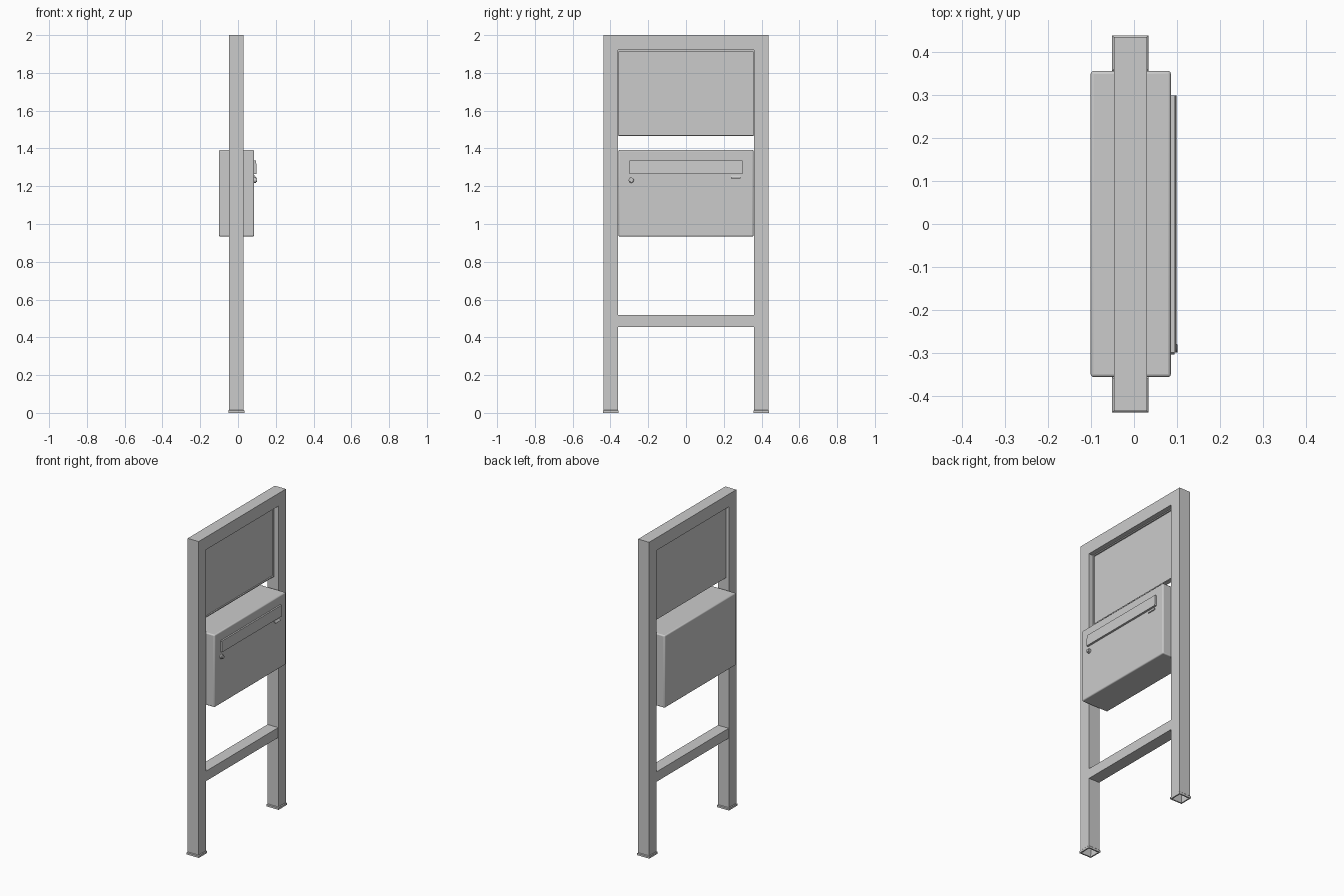
import bpy, bmesh, math
from mathutils import Matrix, Vector

if "Cube" in bpy.data.objects:
    bpy.data.objects.remove(bpy.data.objects["Cube"])


def finish(bm, name, bevel=0):
    bmesh.ops.recalc_face_normals(bm, faces=bm.faces)
    me = bpy.data.meshes.new(name)
    bm.to_mesh(me)
    bm.free()
    ob = bpy.data.objects.new(name, me)
    bpy.context.collection.objects.link(ob)
    if bevel:
        m = ob.modifiers.new("bevel", 'BEVEL')
        m.width, m.segments = bevel, 3
        bpy.ops.object.select_all(action='DESELECT')
        ob.select_set(True)
        bpy.context.view_layer.objects.active = ob
        bpy.ops.object.shade_smooth_by_angle()
    return ob


def box(name, x, y, z, bevel=0):
    bm = bmesh.new()
    bmesh.ops.create_cube(bm, size=1)
    for v in bm.verts:
        v.co = Vector([(r[0] + r[1]) / 2 + c * (r[1] - r[0])
                       for r, c in zip((x, y, z), v.co)])
    return finish(bm, name, bevel)


def extrude(name, pts, axis, a, b, open_at_ground=False):
    """Extrude a profile: (y, z) points along x, or (x, z) points along y."""
    bm = bmesh.new()
    co = (lambda p: (a, p[0], p[1])) if axis == 0 else (lambda p: (p[0], a, p[1]))
    face = bm.faces.new([bm.verts.new(co(p)) for p in pts])
    r = bmesh.ops.extrude_face_region(bm, geom=[face])
    for v in r['geom']:
        if isinstance(v, bmesh.types.BMVert):
            v.co[axis] = b
    bmesh.ops.recalc_face_normals(bm, faces=bm.faces)
    if open_at_ground:
        ground = [f for f in bm.faces if all(v.co.z < 1e-5 for v in f.verts)]
        bmesh.ops.delete(bm, geom=ground, context='FACES_ONLY')
    return finish(bm, name)


def cylinder(name, r, x0, x1, y, z):
    bm = bmesh.new()
    m = Matrix.Translation(((x0 + x1) / 2, y, z)) @ Matrix.Rotation(math.pi / 2, 4, 'Y')
    bmesh.ops.create_cone(bm, cap_ends=True, segments=24, radius1=r, radius2=r,
                          depth=x1 - x0, matrix=m)
    return finish(bm, name, 0.001)


X0, X1 = -0.047, 0.03      # frame depth
YI, YO = 0.361, 0.436      # inner and outer post faces

# Upright frame: two hollow posts joined by the top beam
extrude("post_frame", [(-YO, 0), (-YO, 2), (YO, 2), (YO, 0), (YI, 0),
                       (YI, 1.92), (-YI, 1.92), (-YI, 0)], 0, X0, X1, True)

# Foot collars, open in the middle
for side, label in ((-1, "left"), (1, "right")):
    bm = bmesh.new()
    rings = []
    for grow, z in ((-0.004, 0), (0.004, 0), (0.004, 0.012), (0, 0.016), (-0.004, 0.016)):
        xs, ys = (X0 - grow, X1 + grow), (YI - grow, YO + grow)
        rings.append([bm.verts.new((xs[i], side * ys[j], z))
                      for i, j in ((0, 0), (1, 0), (1, 1), (0, 1))])
    for k in range(5):
        lo, hi = rings[k], rings[(k + 1) % 5]
        for i in range(4):
            j = (i + 1) % 4
            bm.faces.new((lo[i], lo[j], hi[j], hi[i]))
    finish(bm, label + "_foot_collar")

# Lower crossbar
box("lower_crossbar", (X0 + 0.001, X1 - 0.001), (-YI, YI), (0.455, 0.518))

# Recessed upper panel with a thin rim
box("upper_panel", (-0.027, -0.008), (-YI, YI), (1.466, 1.92))
for s, label in ((-1, "left"), (1, "right")):
    box(label + "_panel_rim", (-0.008, 0), sorted((s * YI, s * (YI - 0.006))), (1.466, 1.92))
for z, label in ((1.466, "bottom"), (1.914, "top")):
    box(label + "_panel_rim", (-0.008, 0), (-YI + 0.006, YI - 0.006), (z, z + 0.006))

# Letter box body
box("letter_box", (-0.101, 0.086), (-0.357, 0.357), (0.934, 1.392), 0.007)

# Letter slot flap, leaning outward toward its lower edge
extrude("slot_flap", [(0.085, 1.335), (0.096, 1.335), (0.099, 1.266), (0.085, 1.266)],
        1, -0.3, 0.3)

# Small pull lip under the flap
extrude("pull_lip", [(0.085, 1.256), (0.089, 1.256), (0.098, 1.243),
                     (0.096, 1.240), (0.085, 1.248)], 1, 0.238, 0.288)

# Lock
cylinder("lock_collar", 0.014, 0.084, 0.095, -0.29, 1.232)
cylinder("lock_core", 0.010, 0.094, 0.101, -0.29, 1.232)
